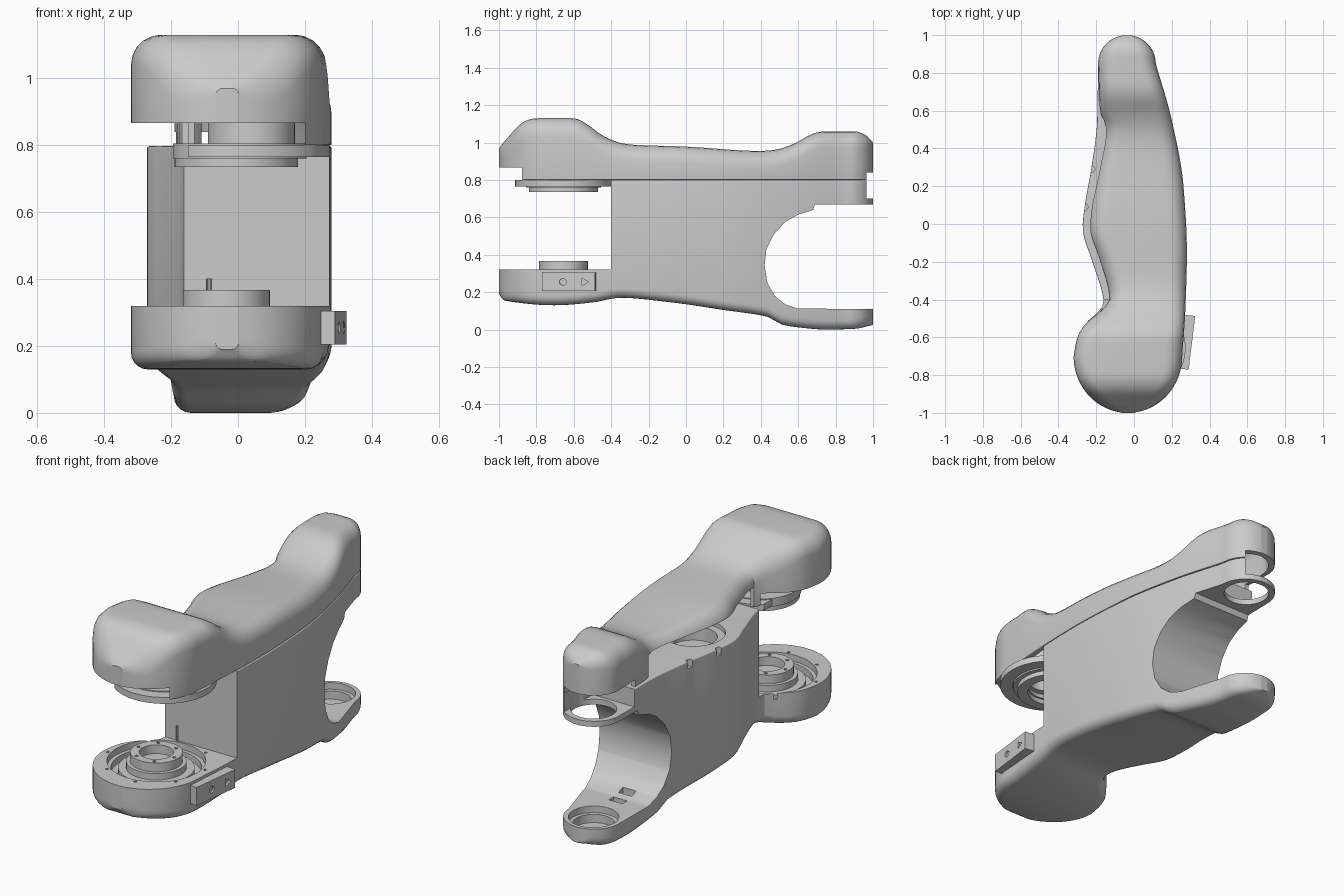
import bpy, bmesh, math
from mathutils import Matrix
from math import sin, cos, pi, sqrt, radians

if "Cube" in bpy.data.objects:
    bpy.data.objects.remove(bpy.data.objects["Cube"])

HX, HY = -0.035, -0.655      # axis of the big joint
WX, WY = -0.04, 0.85         # axis of the small joint

LEFT_BODY = [(-.7, -.32), (-.6, -.3), (-.52, -.25), (-.46, -.185), (-.42, -.16), (-.38, -.165), (-.2, -.22),
             (-.02, -.272), (.1, -.26), (.3, -.225), (.55, -.195), (.85, -.19)]
LEFT_COVER = [(-.7, -.32), (-.6, -.3), (-.52, -.25), (-.46, -.175), (-.4, -.13), (-.2, -.18), (-.02, -.235),
              (.3, -.19), (.52, -.155), (.6, -.18), (.85, -.19)]
RIGHT = [(-.7, .255), (-.45, .272), (-.15, .28), (.2, .262), (.55, .2), (.85, .115)]
TOP = [(-1, .97), (-.95, 1.03), (-.86, 1.115), (-.8, 1.13), (-.6, 1.13), (-.54, 1.105), (-.45, 1.04), (-.35, .998),
       (-.28, .988), (0, .978), (.4, .955), (.48, .962), (.58, .995), (.68, 1.048), (.74, 1.06), (.9, 1.06),
       (.96, 1.04), (1, 1.0)]
BOTTOM = [(-1, .19), (-.97, .155), (-.7, .13), (-.5, .145), (-.35, .17), (-.1, .148), (.2, .105), (.45, .065),
          (.5, .03), (.6, .012), (.75, 0), (.9, .004), (1, .025)]


def interp(tab, t):
    """Smooth monotone interpolation of a small table."""
    t = min(max(t, tab[0][0]), tab[-1][0])
    s = [(b[1] - a[1]) / (b[0] - a[0]) for a, b in zip(tab, tab[1:])]
    m = [s[0]] + [2 * a * b / (a + b) if a * b > 0 else 0 for a, b in zip(s, s[1:])] + [s[-1]]
    for i in range(len(s)):
        if t <= tab[i + 1][0]:
            break
    h = tab[i + 1][0] - tab[i][0]
    u = (t - tab[i][0]) / h
    return (tab[i][1] * (1 + 2 * u) * (1 - u) ** 2 + h * m[i] * u * (1 - u) ** 2
            + tab[i + 1][1] * u * u * (3 - 2 * u) + h * m[i + 1] * u * u * (u - 1))


def make(name, bm):
    bmesh.ops.recalc_face_normals(bm, faces=bm.faces)
    me = bpy.data.meshes.new(name)
    bm.to_mesh(me)
    bm.free()
    ob = bpy.data.objects.new(name, me)
    bpy.context.collection.objects.link(ob)
    return ob


def loft(name, left, bottom, top, rt, rb, inset=0.0, n=76):
    """Loft rounded sections along y; the ends close as round noses."""
    bm = bmesh.new()
    rings = []
    for i in range(n + 1):
        t = -cos(pi * i / n)
        l, r = interp(left, t), interp(RIGHT, t)
        f = 1.0
        if t < -.7:
            f = sqrt(max(0, 1 - ((t + .7) / .3) ** 2))
        elif t > .85:
            f = sqrt(max(0, 1 - ((t - .85) / .15) ** 2))
        c, hw = (l + r) / 2, (r - l) / 2 * max(f, .12) * (1 - inset * 3) - inset * .3
        hw = max(hw, .01)
        z0, z1 = bottom(t), top(t) - inset
        ring = []
        for sx, up, a0 in ((1, 1, 0), (-1, 1, 90), (-1, 0, 180), (1, 0, 270)):
            rad = min(rt if up else rb, hw * .6)
            cx, cz = c + sx * (hw - rad), (z1 - rad if up else z0 + rad)
            for k in range(6):
                a = radians(a0 + 18 * k)
                ring.append(bm.verts.new((cx + rad * cos(a), t * (1 - inset), cz + rad * sin(a))))
        rings.append(ring)
    m = len(rings[0])
    for a, b in zip(rings, rings[1:]):
        for k in range(m):
            bm.faces.new((a[k], a[(k + 1) % m], b[(k + 1) % m], b[k]))
    bm.faces.new(rings[0])
    bm.faces.new(rings[-1])
    return make(name, bm)


def cyl(name, x, y, z0, z1, r, seg=48):
    bm = bmesh.new()
    bmesh.ops.create_cone(bm, cap_ends=True, segments=seg, radius1=r, radius2=r, depth=z1 - z0,
                          matrix=Matrix.Translation((x, y, (z0 + z1) / 2)))
    return make(name, bm)


def box(name, x0, x1, y0, y1, z0, z1):
    bm = bmesh.new()
    bmesh.ops.create_cube(bm, size=1, matrix=Matrix.Translation(((x0 + x1) / 2, (y0 + y1) / 2, (z0 + z1) / 2))
                          @ Matrix.Diagonal((x1 - x0, y1 - y0, z1 - z0, 1)))
    return make(name, bm)


def prism(name, pts, axis, lo, hi):
    """Extrude a polygon: (y, z) points along x, or (x, y) points along z."""
    bm = bmesh.new()
    vs = [bm.verts.new((lo, a, b) if axis == 'X' else (a, b, lo)) for a, b in pts]
    ext = bmesh.ops.extrude_face_region(bm, geom=[bm.faces.new(vs)])
    d = (hi - lo, 0, 0) if axis == 'X' else (0, 0, hi - lo)
    bmesh.ops.translate(bm, vec=d, verts=[g for g in ext['geom'] if isinstance(g, bmesh.types.BMVert)])
    return make(name, bm)


def cut(ob, *cutters):
    for c in cutters:
        mod = ob.modifiers.new('cut', 'BOOLEAN')
        mod.operation, mod.solver, mod.object = 'DIFFERENCE', 'EXACT', c
        bpy.context.view_layer.objects.active = ob
        bpy.ops.object.modifier_apply(modifier=mod.name)
        bpy.data.objects.remove(c)
    return ob


def tube(name, x, y, z0, z1, r, ri):
    return cut(cyl(name, x, y, z0, z1, r), cyl('bore', x, y, z0 - .1, z1 + .1, ri))


# Lower shell with both fork openings
body = loft('lower_shell', LEFT_BODY, lambda t: interp(BOTTOM, t), lambda t: .797, .006, .05)
wrist = [(1.1, .67), (.69, .67), (.68, .64), (.6, .615), (.53, .575), (.47, .51), (.43, .43), (.42, .34),
         (.435, .25), (.475, .18), (.53, .135), (.6, .112), (1.1, .11)]
cut(body, prism('wrist_gap', wrist, 'X', -.6, .6), box('shoulder_gap', -.6, .6, -1.2, -.4, .32, .9))
# Bearing seats, end window, plate hole
cut(body, cyl('foot_seat', WX, WY + .005, .075, .3, .125), cyl('foot_well', WX, WY + .005, .03, .3, .105),
    cyl('end_ring_hole', WX, WY + .005, .6, .9, .115), box('end_window', -.3, .06, .72, 1.1, .7, .9),
    cyl('plate_seat', -.05, .01, .775, .9, .16), cyl('plate_hole', -.05, .01, .7, .9, .12))
# Annular bearing recess, slots and rim notches
cut(body, tube('race', HX, HY, .285, .4, .245, .15), tube('race_groove', HX, HY, .25, .4, .225, .19))
cut(body, box('slot_a', -.07, .01, .53, .57, .06, .16), box('slot_b', -.07, .01, .61, .65, .06, .16))
cut(body, cyl('notch_a', -.225, .29, .76, .9, .018, 16), cyl('notch_b', -.262, .09, .76, .9, .018, 16))
for k in range(8):
    a = 2 * pi * k / 8 + .2
    cut(body, cyl('screw', HX + .262 * cos(a), HY + .262 * sin(a), .3, .4, .008, 10))

# Upper cover, hollow, with open left side and bearing pocket
cover = loft('upper_cover', LEFT_COVER, lambda t: .8, lambda t: interp(TOP, t), .09, .004)
cut(cover, loft('hollow', LEFT_COVER, lambda t: .7, lambda t: interp(TOP, t), .07, .004, inset=.03))
cut(cover, box('nose_trim', -.6, .6, -1.2, -.9, .7, .867), box('bulb_trim', -.6, .2, -.95, -.43, .7, .867),
    box('side_opening', -.6, -.05, -.4, .56, .7, .91), box('end_trim', -.6, .06, .7, 1.2, .7, .84))

# Lower hub
hub = tube('lower_hub', HX, HY, .28, .368, .13, .085)
for k in range(6):
    a = pi * k / 3
    cut(hub, cyl('bolt', HX + .108 * cos(a), HY + .108 * sin(a), .34, .4, .009, 10))

# Upper joint rings and motor tube
ring = tube('upper_joint_ring', HX + .05, HY, .765, .8, .258, .195)
cut(ring, box('ring_trim', -.6, -.15, -1.2, -.3, .6, .9))
lower_ring = tube('upper_joint_lip', HX + .03, HY, .735, .77, .185, .13)
inner = tube('upper_joint_flange', HX + .04, HY, .76, .805, .2, .12)
motor = tube('motor_tube', .04, HY, .78, 1.0, .13, .09)

# Side tab with round and triangular marks
tab = box('side_tab', -.035, .035, -.143, .143, -.05, .05)
for y, seg, r in ((-.03, 16, .018), (.085, 3, .024)):
    m = cyl('mark', 0, 0, .025, .1, r, seg)
    m.data.transform(Matrix.Translation((0, y, 0)) @ Matrix.Rotation(pi / 2, 4, 'Y'))
    cut(tab, m)
tab.data.transform(Matrix.Translation((.272, -.625, .255)) @ Matrix.Rotation(radians(-7), 4, 'Z'))

# Smooth shading with sharp edges kept
bpy.ops.object.select_all(action='DESELECT')
for ob in bpy.context.scene.objects:
    ob.select_set(True)
bpy.context.view_layer.objects.active = body
bpy.ops.object.shade_smooth_by_angle(angle=radians(28))
